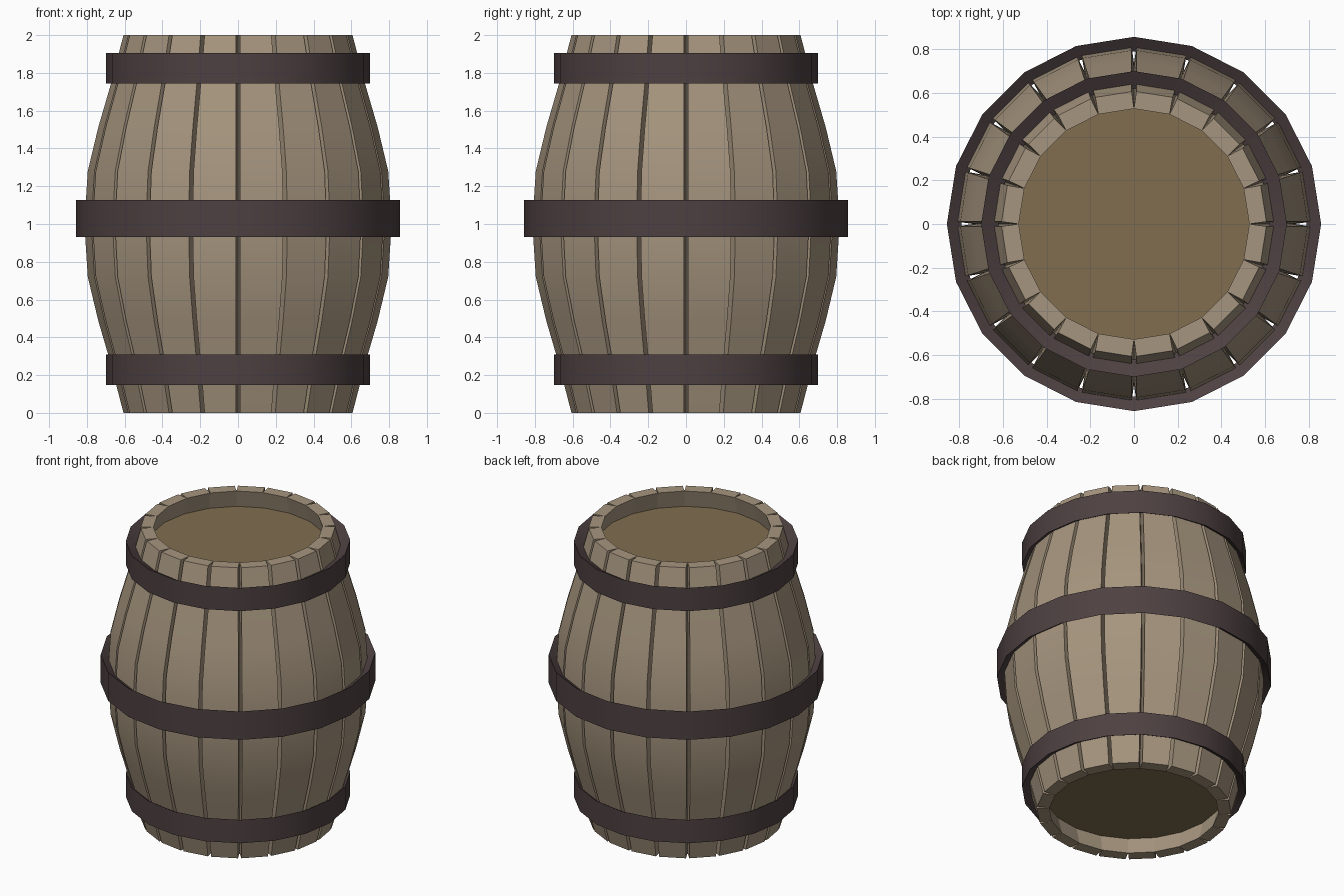
import bpy, bmesh, math
from mathutils import Matrix

if "Cube" in bpy.data.objects:
    bpy.data.objects.remove(bpy.data.objects["Cube"])

SIDES = 20
HALF = math.pi / SIDES
# half profile of the barrel side: height above the middle, outer radius
UPPER = [(0.28, 0.797), (0.51, 0.742), (0.75, 0.672), (0.90, 0.634), (1.0, 0.608)]
PROFILE = [(1 - h, r) for h, r in reversed(UPPER)] + [(1.0, 0.815)] + [(1 + h, r) for h, r in UPPER]
THICK = 0.08


def material(name, rgb):
    m = bpy.data.materials.new(name)
    m.diffuse_color = (*rgb, 1)
    m.use_nodes = True
    m.node_tree.nodes["Principled BSDF"].inputs["Base Color"].default_value = m.diffuse_color
    return m


wood = material("stave_wood", (0.38, 0.30, 0.21))
lid_wood = material("lid_wood", (0.22, 0.155, 0.08))
iron = material("hoop_iron", (0.076, 0.052, 0.053))


def finish(bm, name, mat, angle=30):
    bmesh.ops.recalc_face_normals(bm, faces=bm.faces[:])
    me = bpy.data.meshes.new(name)
    bm.to_mesh(me)
    bm.free()
    me.materials.append(mat)
    ob = bpy.data.objects.new(name, me)
    bpy.context.collection.objects.link(ob)
    bpy.ops.object.select_all(action='DESELECT')
    ob.select_set(True)
    bpy.context.view_layer.objects.active = ob
    bpy.ops.object.shade_smooth_by_angle(angle=math.radians(angle))
    return ob


def skin(bm, rings, closed):
    # joins successive point loops with quads
    n = len(rings[0])
    pairs = list(zip(rings, rings[1:])) + ([(rings[-1], rings[0])] if closed else [])
    for a, b in pairs:
        for i in range(n):
            j = (i + 1) % n
            bm.faces.new((a[i], a[j], b[j], b[i]))


# curved staves with V-shaped grooves between them
def make_stave(index):
    bm = bmesh.new()
    rings = []
    for z, r in PROFILE:
        ri = r - THICK
        yo = r * math.sin(HALF) - 0.011
        xo = r * math.cos(HALF)
        yi, xi = ri * math.sin(HALF), ri * math.cos(HALF)
        # the grooves flare slightly at both ends of the stave
        rings.append([bm.verts.new(p) for p in
                      ((xi, -yi, z), (xo, -yo, z), (xo, yo, z), (xi, yi, z))])
    skin(bm, rings, False)
    bm.faces.new(rings[0])
    bm.faces.new(rings[-1])
    bm.transform(Matrix.Rotation((2 * index + 1) * HALF, 4, 'Z'))
    finish(bm, f"stave_{index + 1}", wood)


for k in range(SIDES):
    make_stave(k)


# iron hoops, whose edges slope in towards the staves
def make_hoop(name, z0, z1, outer, inner, slope=0.045):
    bm = bmesh.new()
    section = ((outer, z0), (outer, z1), (inner, z1 - slope), (inner, z0 + slope))
    rings = []
    for k in range(SIDES):
        a = 2 * k * HALF
        rings.append([bm.verts.new((r * math.cos(a), r * math.sin(a), z)) for r, z in section])
    skin(bm, rings, True)
    finish(bm, name, iron)


make_hoop("bottom_hoop", 0.147, 0.308, 0.70, 0.62)
make_hoop("middle_hoop", 0.932, 1.127, 0.857, 0.79)
make_hoop("top_hoop", 1.745, 1.905, 0.70, 0.62)


# recessed round lids at both ends
for name, z in (("bottom_lid", 0.14), ("top_lid", 1.86)):
    bm = bmesh.new()
    bmesh.ops.create_cone(bm, cap_ends=True, segments=SIDES, radius1=0.57, radius2=0.57,
                          depth=0.04, matrix=Matrix.Translation((0, 0, z)))
    finish(bm, name, lid_wood)
